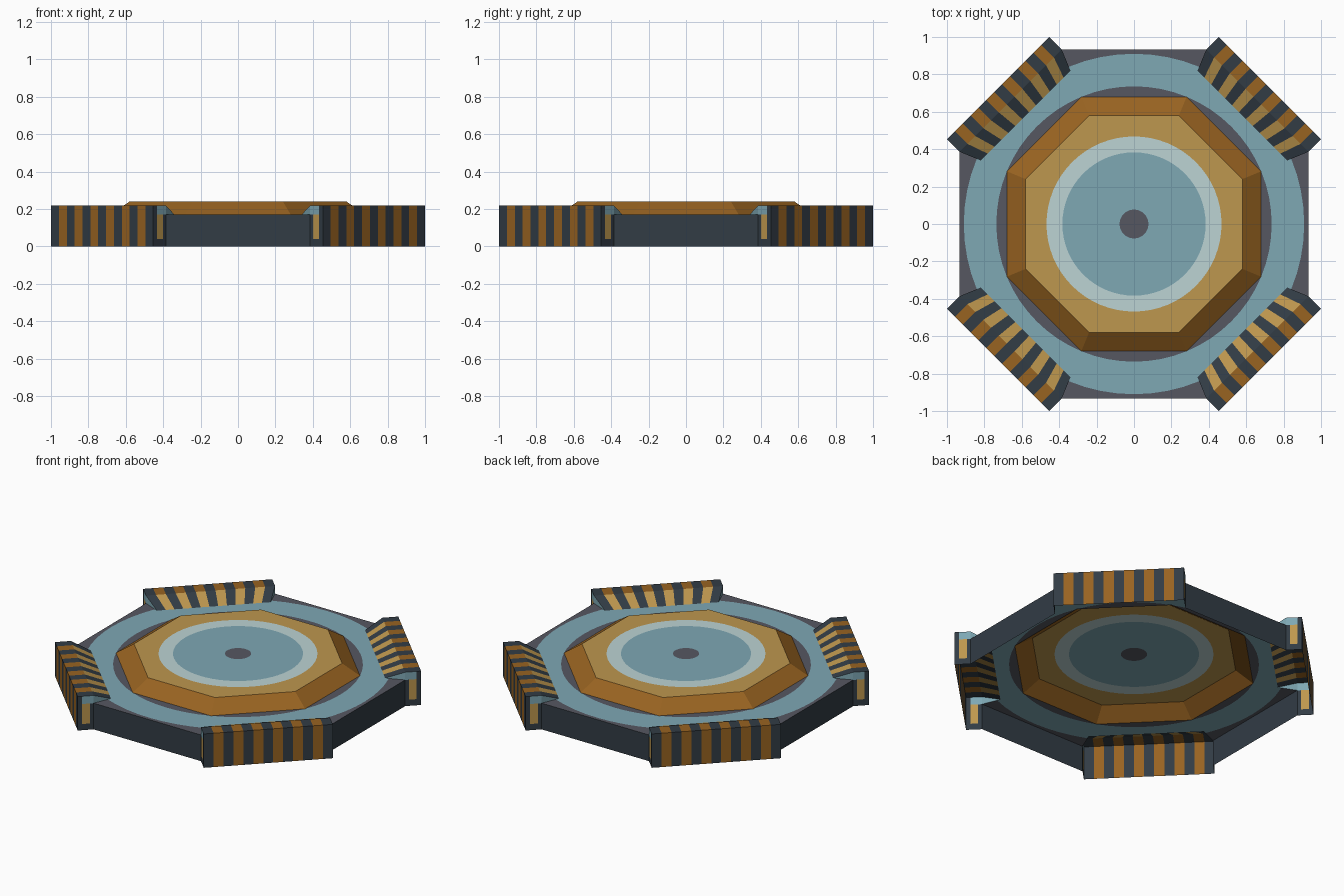
import bpy, bmesh, math
from mathutils import Vector, Matrix

if "Cube" in bpy.data.objects:
    bpy.data.objects.remove(bpy.data.objects["Cube"])


def srgb(*c):
    return [((v / 255 + 0.055) / 1.055) ** 2.4 for v in c] + [1.0]


NAMES = ["charcoal", "grey", "blue", "pale", "light_orange", "dark_orange"]
COLS = [(50, 60, 69), (86, 87, 97), (126, 168, 180), (188, 211, 212),
        (190, 151, 78), (152, 99, 33)]
MATS = []
for n, c in zip(NAMES, COLS):
    m = bpy.data.materials.new(n)
    m.diffuse_color = srgb(*c)
    m.use_nodes = True
    m.node_tree.nodes["Principled BSDF"].inputs["Base Color"].default_value = m.diffuse_color
    MATS.append(m)
CHAR, GREY, BLUE, PALE, LIGHT, DARK = range(6)


def add_face(bm, pts, mat):
    f = bm.faces.new([bm.verts.new(p) for p in pts])
    f.material_index = mat


def finish(bm, name, ref, matrix=None):
    """Weld, point faces away from ref, and make the object."""
    bmesh.ops.remove_doubles(bm, verts=bm.verts, dist=1e-5)
    bm.normal_update()
    for f in bm.faces:
        if f.normal.dot(f.calc_center_median() - Vector(ref)) < 0:
            f.normal_flip()
    if matrix:
        bm.transform(matrix)
    me = bpy.data.meshes.new(name)
    bm.to_mesh(me)
    bm.free()
    for m in MATS:
        me.materials.append(m)
    ob = bpy.data.objects.new(name, me)
    bpy.context.collection.objects.link(ob)


SIXTEENTH = math.radians(22.5)
STEPS = 8
DECK, TOP, CREST = 0.17, 0.24, 0.22
EDGE, NOTCH = 0.932, 0.82      # deck edge on the axes, and behind the bumpers


def octa(flat):
    return lambda rel, axis: flat / math.cos(rel)


def circ(r):
    return lambda rel, axis: r


def deck_edge(rel, axis):
    return (EDGE if axis else NOTCH) / math.cos(rel)


def blue_edge(rel, axis):
    return min(0.91, deck_edge(rel, axis))


def build_rings(name, rings):
    """rings: list of (radius function, z, material of band inside it)."""
    bm = bmesh.new()
    for s in range(8):
        for i in range(STEPS):
            rels = [-SIXTEENTH + 2 * SIXTEENTH * (i + k) / STEPS for k in (0, 1)]

            def pt(ring, rel):
                r, a = ring[0](rel, s % 2 == 0), rel + s * 2 * SIXTEENTH
                return (r * math.cos(a), r * math.sin(a), ring[1])
            for a, b in zip(rings, rings[1:]):
                if b[2] == CHAR and s % 2:
                    continue           # bumpers close the diagonal sides
                q = [pt(a, rels[0]), pt(b, rels[0]), pt(b, rels[1]), pt(a, rels[1])]
                q = [p for k, p in enumerate(q)
                     if (Vector(p) - Vector(q[k - 1])).length > 1e-5]
                if len(q) > 2:
                    add_face(bm, q, b[2])
    finish(bm, name, (0, 0, -0.3))


# Deck with blue walkway and side walls
build_rings("deck", [
    (octa(0.68), DECK, GREY), (circ(0.736), DECK, GREY), (blue_edge, DECK, BLUE),
    (deck_edge, DECK, GREY), (deck_edge, 0.0, CHAR)])

# Raised octagonal pad with painted rings
build_rings("raised_pad", [
    (circ(0.0), TOP, GREY), (circ(0.077), TOP, GREY), (circ(0.383), TOP, BLUE),
    (circ(0.468), TOP, PALE), (octa(0.58), TOP, LIGHT), (octa(0.68), DECK, DARK)])


# Striped corner bumpers
def build_bumper(name, angle):
    bm = bmesh.new()
    outer, crown = 1.027, EDGE
    t_end, t_in = EDGE * math.tan(SIXTEENTH), NOTCH * math.tan(SIXTEENTH)
    rows = [(outer, 0.0, t_end), (outer, CREST, t_end),
            (crown, CREST, t_end), (NOTCH, DECK, t_in)]
    bands = 13
    for i in range(bands):
        u = [2 * (i + k) / bands - 1 for k in (0, 1)]
        for j, (a, b) in enumerate(zip(rows, rows[1:])):
            mat = CHAR if i % 2 == 0 else (LIGHT if j == 2 else DARK)
            add_face(bm, [(a[0], a[2] * u[0], a[1]), (a[0], a[2] * u[1], a[1]),
                          (b[0], b[2] * u[1], b[1]), (b[0], b[2] * u[0], b[1])], mat)
    # End faces: blue cap and an orange marker strip
    ds = [crown, 0.955, 1.0, outer]
    zs = [0.0, 0.04, 0.15, DECK, CREST]
    for s in (-1, 1):
        for i in range(3):
            for j in range(4):
                mat = CHAR
                if i < 2 and j == 3:
                    mat = BLUE
                elif i == 1 and j in (1, 2):
                    mat = LIGHT
                t = s * t_end
                add_face(bm, [(ds[i], t, zs[j]), (ds[i + 1], t, zs[j]),
                              (ds[i + 1], t, zs[j + 1]), (ds[i], t, zs[j + 1])], mat)
        add_face(bm, [(NOTCH, s * t_in, DECK), (crown, s * t_end, DECK),
                      (crown, s * t_end, CREST)], BLUE)
    finish(bm, name, (0.9, 0, -0.3), Matrix.Rotation(angle, 4, 'Z'))


for k, side in enumerate(("back_right", "back_left", "front_left", "front_right")):
    build_bumper("bumper_" + side, math.radians(45 + 90 * k))
